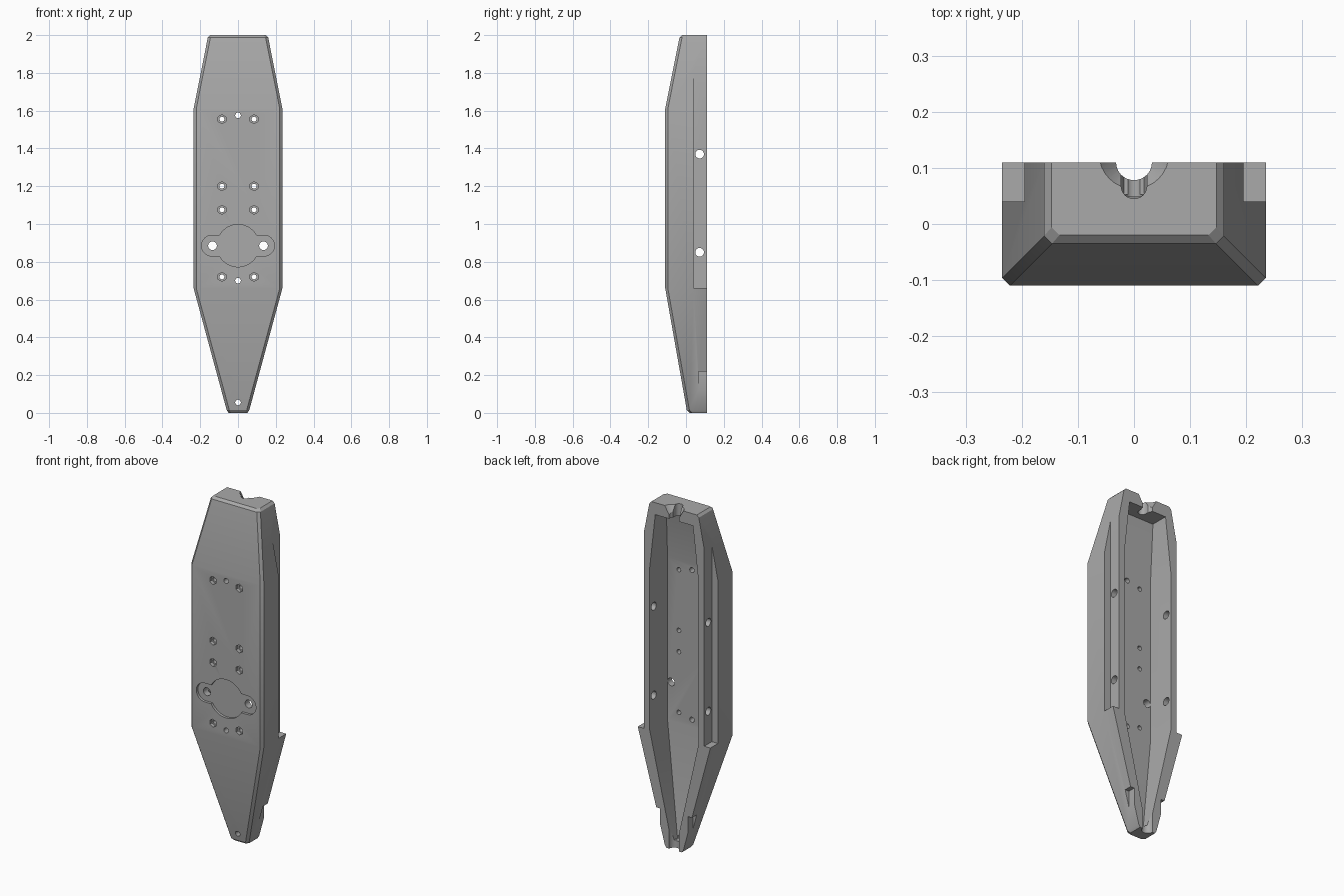
import bpy, bmesh, math
from mathutils import Matrix

cube = bpy.data.objects.get("Cube")
if cube:
    bpy.data.objects.remove(cube, do_unlink=True)

BACK = 0.11
grey = bpy.data.materials.new("mid_grey")
grey.use_nodes = True
COLOR = (0.4, 0.4, 0.4, 1)
grey.diffuse_color = COLOR
grey.node_tree.nodes["Principled BSDF"].inputs["Base Color"].default_value = COLOR


def finish(bm, name):
    bmesh.ops.recalc_face_normals(bm, faces=bm.faces)
    me = bpy.data.meshes.new(name)
    bm.to_mesh(me)
    bm.free()
    ob = bpy.data.objects.new(name, me)
    bpy.context.collection.objects.link(ob)
    me.materials.append(grey)
    return ob


def loft(name, levels, back, chamfer=0):
    """Stack of U sections; each level is (z, half width, front y)."""
    bm = bmesh.new()
    rings = []
    for z, w, y in levels:
        half = [(w, back), (w, y + chamfer)]
        if chamfer:
            half.append((w - chamfer, y))
        pts = half + [(-px, py) for px, py in reversed(half)]
        rings.append([bm.verts.new((px, py, z)) for px, py in pts])
    n = len(rings[0])
    for a, b in zip(rings, rings[1:]):
        for i in range(n):
            j = (i + 1) % n
            bm.faces.new((a[i], a[j], b[j], b[i]))
    bm.faces.new(rings[0])
    bm.faces.new(rings[-1])
    return finish(bm, name)


def box(name, x0, x1, y0, y1, z0, z1):
    bm = bmesh.new()
    bmesh.ops.create_cube(bm, size=1)
    for v in bm.verts:
        v.co = ((x0 + x1) / 2 + v.co.x * (x1 - x0),
                (y0 + y1) / 2 + v.co.y * (y1 - y0),
                (z0 + z1) / 2 + v.co.z * (z1 - z0))
    return finish(bm, name)


def rod(name, axis, centre, r, length, sides=24, r2=None):
    """Cylinder or cone along an axis, centred on a point."""
    bm = bmesh.new()
    bmesh.ops.create_cone(bm, cap_ends=True, segments=sides, radius1=r,
                          radius2=r if r2 is None else r2, depth=length)
    turn = {"X": Matrix.Rotation(math.pi / 2, 4, "Y"),
            "Y": Matrix.Rotation(math.pi / 2, 4, "X"),
            "Z": Matrix.Identity(4)}[axis]
    bm.transform(Matrix.Translation(centre) @ turn)
    return finish(bm, name)


def cut(target, cutter):
    cutter.hide_render = True
    mod = target.modifiers.new("cut", "BOOLEAN")
    mod.operation = "DIFFERENCE"
    mod.solver = "EXACT"
    mod.object = cutter
    bpy.ops.object.select_all(action="DESELECT")
    bpy.context.view_layer.objects.active = target
    target.select_set(True)
    bpy.ops.object.modifier_apply(modifier=mod.name)
    bpy.data.objects.remove(cutter, do_unlink=True)


# Outer body with chamfered front corners
shell = loft("housing_shell", [
    (0, 0.05, 0.018), (0.015, 0.06, 0.004), (0.66, 0.235, -0.11),
    (1.61, 0.235, -0.11), (1.987, 0.16, -0.035), (2, 0.147, -0.02)],
    BACK, 0.014)

# Open cavity in the back
cut(shell, loft("cavity", [
    (0.045, 0.018, 0.053), (0.66, 0.158, -0.055),
    (1.61, 0.158, -0.055), (1.93, 0.122, 0.008)], 0.3))

# Side ledges, lower notches and side bolt holes
for s in (-1, 1):
    a, b = sorted((s * 0.195, s * 0.4))
    cut(shell, box("side_ledge", a, b, 0.04, 0.3, 0.66, 1.9))
    a, b = sorted((s * 0.09, s * 0.4))
    cut(shell, box("lower_notch", a, b, 0.066, 0.3, 0.05, 0.22))
    for z in (0.85, 1.37):
        cut(shell, rod("side_hole", "X", (s * 0.2, 0.072, z), 0.023, 0.16))

# Cable openings at both ends
cut(shell, rod("top_groove", "Z", (0, BACK, 1.96), 0.032, 0.2))
cut(shell, rod("top_flare", "Z", (0, 0.125, 1.98), 0.034, 0.06, 32, 0.068))
cut(shell, rod("bottom_groove", "Z", (0, BACK, 0.04), 0.032, 0.16))
cut(shell, rod("top_slot_end", "Z", (0, 0.068, 1.96), 0.023, 0.2))
cut(shell, box("top_slot", -0.023, 0.023, 0.068, 0.3, 1.86, 2.1))

# Shallow lobed seat on the front face
SEAT_Z, LOBE_X, LOBE_R = 0.885, 0.138, 0.055
cut(shell, rod("seat_disc", "Y", (0, -0.115, SEAT_Z), 0.112, 0.04, 48))
cut(shell, box("seat_bar", -LOBE_X, LOBE_X, -0.135, -0.095,
               SEAT_Z - LOBE_R, SEAT_Z + LOBE_R))
for s in (-1, 1):
    cut(shell, rod("seat_lobe", "Y", (s * LOBE_X, -0.115, SEAT_Z), LOBE_R, 0.04, 32))
    cut(shell, rod("seat_hole", "Y", (s * 0.135, -0.08, SEAT_Z), 0.023, 0.2))
    # Screw holes with hexagonal pockets
    for z in (0.72, 1.075, 1.2, 1.555):
        cut(shell, rod("pocket", "Y", (s * 0.085, -0.11, z), 0.024, 0.04, 6))
        cut(shell, rod("screw_hole", "Y", (s * 0.085, -0.08, z), 0.013, 0.2, 16))

# Centre line holes
for z in (0.055, 0.7, 1.575):
    cut(shell, rod("centre_hole", "Y", (0, -0.02, z), 0.015, 0.3, 16))

bpy.ops.object.shade_smooth_by_angle(angle=math.radians(25))
